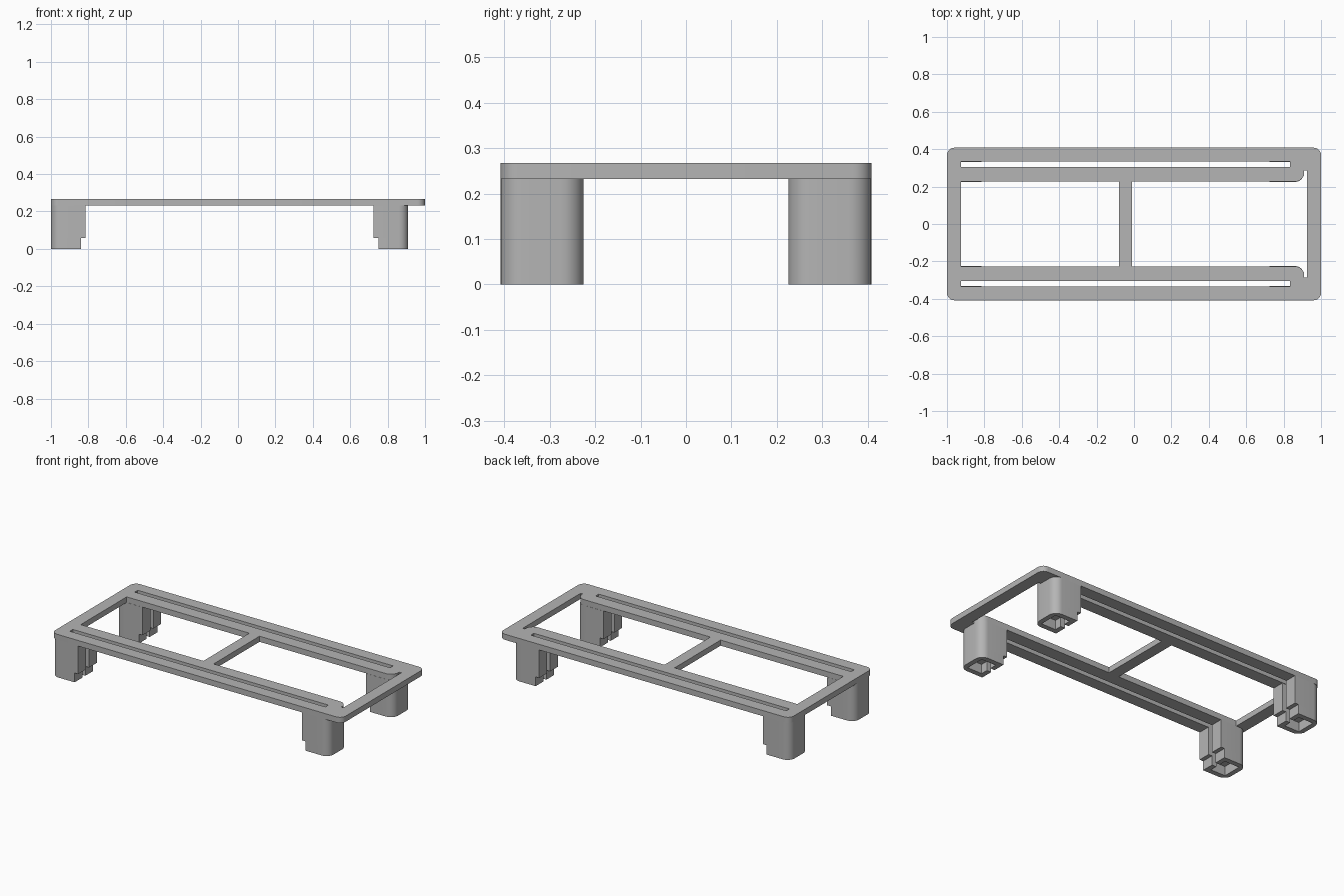
import bpy, bmesh, math

if "Cube" in bpy.data.objects:
    bpy.data.objects.remove(bpy.data.objects["Cube"])

plastic = bpy.data.materials.new("grey_plastic")
plastic.diffuse_color = (0.46, 0.46, 0.46, 1)
plastic.use_nodes = True
plastic.node_tree.nodes["Principled BSDF"].inputs["Base Color"].default_value = plastic.diffuse_color


def arc(cx, cy, r, a0, a1, n=8):
    """Points of a circular corner, angles in degrees."""
    return [(cx + r * math.cos(math.radians(a0 + (a1 - a0) * i / n)),
             cy + r * math.sin(math.radians(a0 + (a1 - a0) * i / n)))
            for i in range(n + 1)]


def rect(x0, x1, y0, y1):
    return [(x0, y0), (x1, y0), (x1, y1), (x0, y1)]


def prism(name, loops, z0, z1):
    """Extrude an outline, with any further loops as holes, from z0 to z1."""
    cu = bpy.data.curves.new(name, 'CURVE')
    cu.dimensions = '2D'
    cu.fill_mode = 'BOTH'
    cu.extrude = (z1 - z0) / 2
    for pts in loops:
        s = cu.splines.new('POLY')
        s.points.add(len(pts) - 1)
        for p, (x, y) in zip(s.points, pts):
            p.co = (x, y, 0, 1)
        s.use_cyclic_u = True
    tmp = bpy.data.objects.new(name + "_outline", cu)
    bpy.context.collection.objects.link(tmp)
    dg = bpy.context.evaluated_depsgraph_get()
    me = bpy.data.meshes.new_from_object(tmp.evaluated_get(dg))
    bpy.data.objects.remove(tmp)
    bm = bmesh.new()
    bm.from_mesh(me)
    bmesh.ops.remove_doubles(bm, verts=bm.verts, dist=1e-5)
    bmesh.ops.translate(bm, verts=bm.verts, vec=(0, 0, (z0 + z1) / 2))
    bmesh.ops.recalc_face_normals(bm, faces=bm.faces)
    bm.to_mesh(me)
    bm.free()
    me.materials.clear()
    me.materials.append(plastic)
    ob = bpy.data.objects.new(name, me)
    bpy.context.collection.objects.link(ob)
    bpy.ops.object.select_all(action='DESELECT')
    ob.select_set(True)
    bpy.context.view_layer.objects.active = ob
    bpy.ops.object.shade_smooth_by_angle(angle=math.radians(30))
    return ob


LEG_TOP, TOP, STEP = 0.232, 0.267, 0.058

# Top frame: rounded outline, two long slots, two windows
W, D, R = 1.0, 0.408, 0.04
outline = (arc(W - R, D - R, R, 0, 90) + arc(-W + R, D - R, R, 90, 180)
           + arc(-W + R, -D + R, R, 180, 270) + arc(W - R, -D + R, R, 270, 360))
slots = [rect(-0.925, 0.835, *ys) for ys in ((0.304, 0.334), (-0.334, -0.304))]
left_window = rect(-0.925, -0.08, -0.226, 0.226)
corner = [(-0.01, 0.226)] + arc(0.86, 0.276, 0.05, -90, 0) + [(0.91, 0.285), (0.925, 0.285)]
right_window = corner + [(x, -y) for x, y in reversed(corner)]
prism("top_frame", [outline, left_window, right_window] + slots, LEG_TOP, TOP)


# Legs: slotted posts rounded on the outer end, with a shorter hollow foot
def leg_profile(length, pocket):
    h, r, s = 0.0915, 0.05, 0.015
    half = [(length, s)]                      # one side, mirrored below
    if pocket:
        half = [(0.03, 0.06), (0.13, 0.06), (0.13, s), (length, s)]
    else:
        half = [(0.075, s), (length, s)]
    half += [(length, h)] + arc(r, h - r, r, 90, 180)
    return half + [(u, -v) for u, v in reversed(half)]


for side, sx, x_end in (("left", 1, -1.0), ("right", -1, 0.91)):
    for end, sy in (("front", -1), ("back", 1)):
        for part, length, pocket, z0, z1 in (("leg", 0.185, False, STEP, LEG_TOP),
                                             ("foot", 0.16, True, 0, STEP)):
            pts = [(x_end + sx * u, sy * 0.3165 + v)
                   for u, v in leg_profile(length, pocket)]
            prism(f"{end}_{side}_{part}", [pts], z0, z1)
